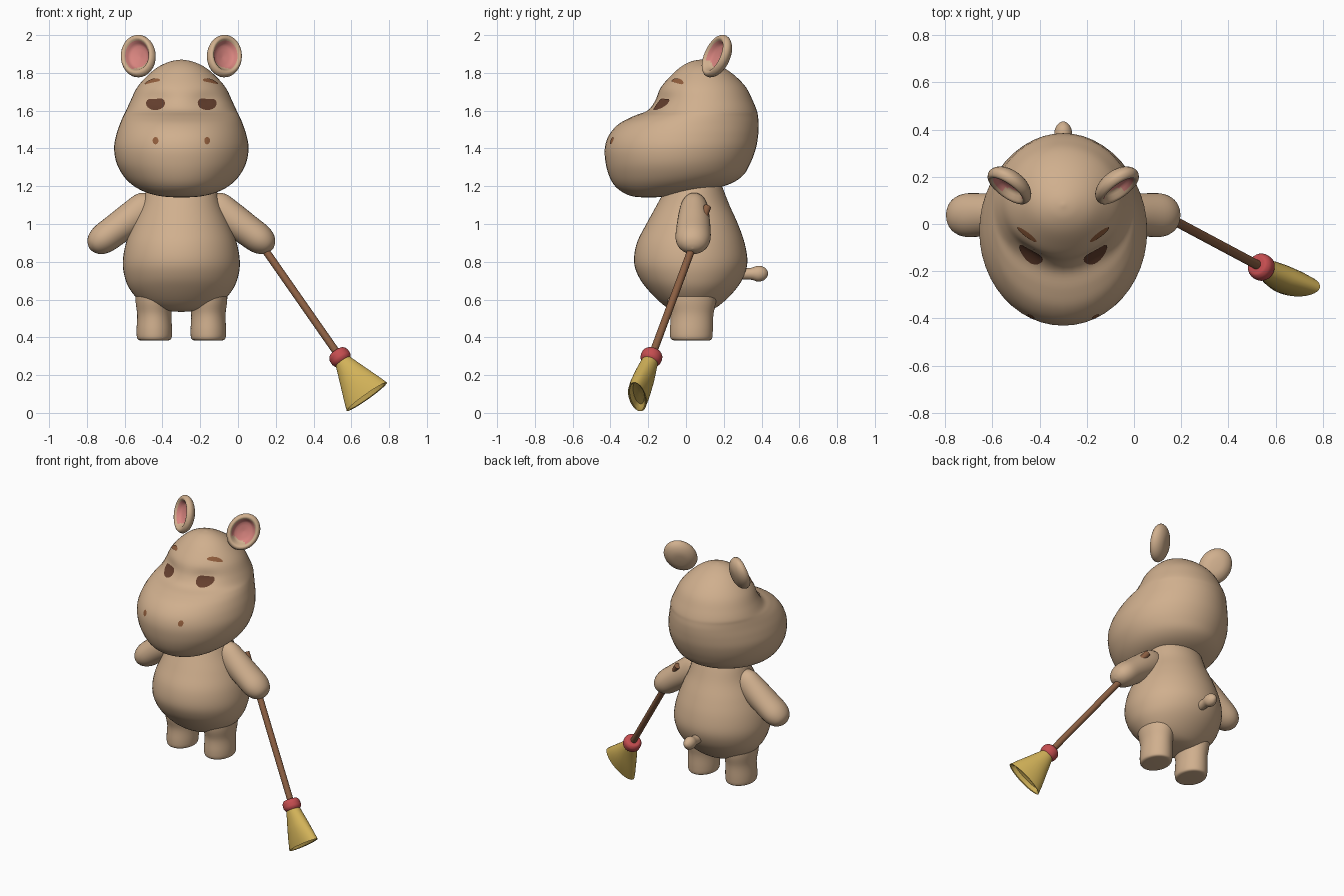
import bpy, math
from mathutils import Vector
from mathutils.bvhtree import BVHTree

cube = bpy.data.objects.get("Cube")
if cube:
    bpy.data.objects.remove(cube, do_unlink=True)

CX = -0.30   # centre line of the animal
SEG = 48


def material(name, rgb):
    m = bpy.data.materials.new(name)
    m.use_nodes = True
    m.diffuse_color = (*rgb, 1)
    m.node_tree.nodes["Principled BSDF"].inputs["Base Color"].default_value = (*rgb, 1)
    return m


SKIN = material("tan skin", (0.63, 0.43, 0.27))
EYE = material("dark brown", (0.13, 0.05, 0.027))
MARK = material("warm brown", (0.28, 0.11, 0.045))
WOOD = material("handle wood", (0.26, 0.115, 0.055))
RED = material("red band", (0.56, 0.075, 0.08))
STRAW = material("straw yellow", (0.65, 0.45, 0.1))
PINK = material("ear pink", (0.68, 0.23, 0.21))


def smooth_keys(keys, steps=5):
    """Catmull-Rom interpolation of key tuples."""
    out = []
    for i in range(len(keys) - 1):
        k = [keys[max(i - 1, 0)], keys[i], keys[i + 1], keys[min(i + 2, len(keys) - 1)]]
        for s in range(steps):
            t = s / steps
            out.append([b + 0.5 * t * (c - a + t * (2*a - 5*b + 4*c - d + t * (3*(b - c) + d - a)))
                        for a, b, c, d in zip(*k)])
    return out + [list(keys[-1])]


def make(name, verts, faces, mats, angle=40):
    me = bpy.data.meshes.new(name)
    me.from_pydata(verts, [], faces)
    for m in mats:
        me.materials.append(m)
    ob = bpy.data.objects.new(name, me)
    bpy.context.collection.objects.link(ob)
    bpy.ops.object.select_all(action='DESELECT')
    ob.select_set(True)
    bpy.context.view_layer.objects.active = ob
    bpy.ops.object.mode_set(mode='EDIT')
    bpy.ops.mesh.select_all(action='SELECT')
    bpy.ops.mesh.normals_make_consistent(inside=False)
    bpy.ops.object.mode_set(mode='OBJECT')
    bpy.ops.object.shade_smooth_by_angle(angle=math.radians(angle))
    return ob


def skin(name, rings, mats, angle=40):
    """Bridge a list of point rings and cap both ends."""
    n = len(rings[0])
    verts = [p for r in rings for p in r]
    faces = [(i*n + j, i*n + (j + 1) % n, (i + 1)*n + (j + 1) % n, (i + 1)*n + j)
             for i in range(len(rings) - 1) for j in range(n)]
    faces += [tuple(range(n)), tuple(range(len(verts) - n, len(verts)))]
    return make(name, verts, faces, mats, angle)


def upright(name, keys, x=CX, tweak=None):
    """Stack of level ellipses: z, half width, front y, back y."""
    rings = []
    for z, w, f, b in smooth_keys(keys):
        ring = []
        for j in range(SEG):
            a = math.tau * j / SEG
            p = Vector((x + w * math.cos(a), (f + b)/2 + (b - f)/2 * math.sin(a), z))
            ring.append(tweak(p) if tweak else p)
        rings.append(ring)
    return skin(name, rings, [SKIN])


def along(name, p, q, keys, mat, hint=(0, 1, 0), steps=4, angle=40):
    """Tube from p to q: position 0..1, radius beside hint, radius along hint."""
    p, q = Vector(p), Vector(q)
    d = (q - p).normalized()
    u = d.cross(Vector(hint)).normalized()
    v = u.cross(d)
    rings = []
    for t, ru, rv in (smooth_keys(keys, steps) if steps else keys):
        rings.append([p.lerp(q, t) + u * ru * math.cos(math.tau*j/32) + v * rv * math.sin(math.tau*j/32)
                      for j in range(32)])
    return skin(name, rings, [mat], angle)


# Torso
upright("torso", [(.535, .01, .02, .04), (.545, .12, -.07, .13), (.58, .205, -.13, .19),
                  (.65, .27, -.2, .26), (.72, .3, -.25, .305), (.8, .31, -.275, .325),
                  (.9, .293, -.26, .31), (1, .255, -.21, .275), (1.1, .21, -.155, .23),
                  (1.2, .18, -.1, .19), (1.25, .15, -.07, .16)])


# Head with a broad muzzle and shallow eye sockets
def socket(p):
    dx = abs(p.x - CX) - 0.135
    if p.y < 0.1:
        p.y += 0.018 * math.exp(-(dx / 0.07)**2 - ((p.z - 1.65) / 0.05)**2)
    return p


head = upright("head", [(1.14, .01, -.21, -.19), (1.146, .1, -.28, -.1), (1.165, .18, -.33, .03),
                        (1.2, .25, -.375, .2), (1.25, .303, -.405, .295), (1.32, .342, -.425, .34),
                        (1.4, .356, -.43, .37), (1.47, .345, -.408, .382), (1.53, .325, -.355, .385),
                        (1.57, .308, -.28, .381), (1.6, .293, -.205, .375), (1.65, .27, -.165, .355),
                        (1.72, .236, -.135, .32), (1.78, .185, -.085, .265), (1.83, .125, -.03, .195),
                        (1.86, .06, .025, .13), (1.87, .005, .075, .085)], tweak=socket)
surface = BVHTree.FromPolygons([v.co for v in head.data.vertices],
                               [p.vertices for p in head.data.polygons])


def patch(name, centre, size, turn, mat, down=False, lid=1.0):
    """Thin painted patch laid on the head from the front or from above."""
    verts, faces, n, rows = [], [], 24, 5
    for k in range(rows):
        for j in range(n):
            a, s = math.tau * j / n, max(k / (rows - 1), 0.02)
            px, py = size[0]*s*math.cos(a), size[1]*s*min(math.sin(a), lid)
            h = centre[0] + px*math.cos(turn) - py*math.sin(turn)
            w = centre[1] + px*math.sin(turn) + py*math.cos(turn)
            start, ray = ((h, w, 3), (0, 0, -1)) if down else ((h, -3, w), (0, 1, 0))
            hit, normal, _, _ = surface.ray_cast(Vector(start), Vector(ray))
            if normal.dot(Vector(ray)) > 0:
                normal = -normal
            verts.append(hit + normal * 0.004)
    for k in range(rows - 1):
        faces += [(k*n + j, k*n + (j + 1) % n, (k + 1)*n + (j + 1) % n, (k + 1)*n + j)
                  for j in range(n)]
    faces.append(tuple(range(n)))
    return make(name, verts, faces, [mat])


# Ear dish profile: radius, depth (back to front, then into the bowl)
EAR = [(.002, .042), (.05, .038), (.085, .018), (.1, -.01), (.092, -.033),
       (.078, -.036), (.066, -.02), (.05, .0), (.002, .01)]


def ear(name, s):
    rings = [[Vector((r*math.cos(math.tau*j/32), d, 1.22*r*math.sin(math.tau*j/32)))
              for j in range(32)] for r, d in smooth_keys(EAR, 3)]
    ob = skin(name, rings, [SKIN, PINK])
    for f in ob.data.polygons:
        c = f.center
        bowl = math.hypot(c.x, c.z / 1.22) < 0.068 and c.y < 0.015
        f.material_index = int(bowl and c.z > -0.055)
    ob.location = (CX + s*0.222, 0.172, 1.885)
    ob.rotation_euler = (math.radians(-20), math.radians(s*28), math.radians(s*22))


# Paired parts
for s, side in ((1, "left"), (-1, "right")):
    ear(side + "_ear", s)
    patch(side + "_eye", (CX + s*.135, 1.637), (.05, .037), -s*.06, EYE, lid=.65)
    patch(side + "_nostril", (CX + s*.135, 1.44), (.015, .019), 0, MARK)
    patch(side + "_brow", (CX + s*.152, -.043), (.05, .01), s*.65, MARK, down=True)
    upright(side + "_leg", [(.383, .06, -.05, .11), (.386, .082, -.072, .13), (.4, .092, -.083, .139),
                            (.44, .094, -.085, .142), (.52, .091, -.082, .145),
                            (.6, .1, -.1, .16), (.7, .1, -.1, .16)], x=CX + s*.143)
    along(side + "_arm", (CX + s*.13, .045, 1.13), (CX + s*.485, .035, .868),
          [(0, .01, .01), (.03, .05, .045), (.15, .085, .07), (.35, .087, .083), (.6, .083, .091),
           (.8, .079, .092), (.92, .06, .072), (.98, .03, .038), (1, .002, .002)], SKIN)

# Tail
along("tail", (CX, .28, .735), (CX, .435, .738),
      [(0, .03, .03), (.4, .031, .031), (.65, .038, .042), (.85, .031, .035), (.97, .014, .016),
       (1, .002, .002)], SKIN, hint=(0, 0, 1))

# Broom, all along one axis
top, neck, tip = Vector((-.015, .113, 1.09)), Vector((.54, -.183, .295)), Vector((.682, -.258, .085))
axis = (tip - neck).normalized()
flat = axis.cross(Vector((.205, -.02, .16)))
along("broom_handle", top, neck, [(0, .02, .02), (1, .02, .02)], WOOD, steps=0)
along("broom_band", neck - axis*.036, neck + axis*.036,
      [(0, .03, .03), (.04, .044, .044), (.25, .055, .055), (.5, .057, .057), (.75, .055, .055),
       (.96, .044, .044), (1, .03, .03)], RED)
along("broom_bristles", neck, tip,
      [(0, .04, .04), (.12, .046, .044), (.5, .083, .054), (.8, .113, .055), (1, .131, .05),
       (.99, .122, .042), (.9, .1, .03), (.87, .02, .006)], STRAW, hint=flat, steps=0, angle=35)
